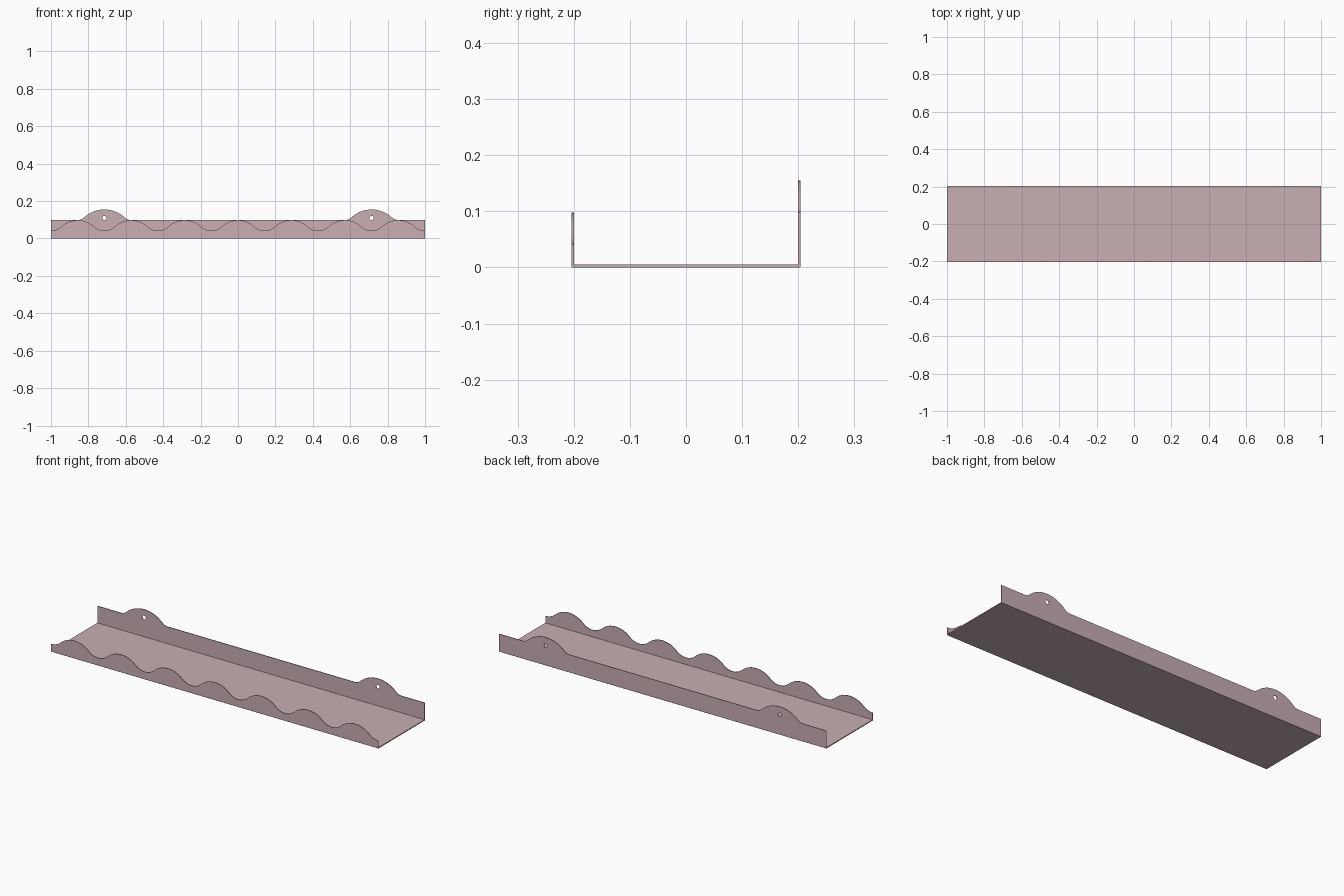
import bpy
import math

default_cube = bpy.data.objects.get("Cube")
if default_cube:
    bpy.data.objects.remove(default_cube, do_unlink=True)

HALF_LENGTH, HALF_DEPTH = 1.0, 0.204
WALL, FLOOR = 0.004, 0.005
WAVE = 2 / 7          # length of one scallop
LOW, RIM, EAR = 0.042, 0.098, 0.155
WALL_FOOT = 0.002

# Single painted-metal colour
paint = bpy.data.materials.new("dusty_pink")
paint.use_nodes = True
COLOUR = (0.58, 0.43, 0.45, 1)
paint.diffuse_color = COLOUR
bsdf = next(n for n in paint.node_tree.nodes if n.type == "BSDF_PRINCIPLED")
bsdf.inputs["Base Color"].default_value = COLOUR
bsdf.inputs["Roughness"].default_value = 0.6


def bump(centre, low, high, crest_share, steps=32):
    """Round crest blended into tangent hollows at both ends."""
    half, rise = WAVE / 2, high - low
    total = (half ** 2 + rise ** 2) / (2 * rise)
    crest = total * crest_share
    hollow = total - crest
    switch = half * crest_share
    points = []
    for i in range(steps + 1):
        x = -half + WAVE * i / steps
        if abs(x) <= switch:
            z = high - crest + math.sqrt(crest ** 2 - x ** 2)
        else:
            z = low + hollow - math.sqrt(hollow ** 2 - (half - abs(x)) ** 2)
        points.append((centre + x, z))
    return points


def circle(x, z, radius, sides=24):
    return [(x + radius * math.cos(math.tau * i / sides),
             z + radius * math.sin(math.tau * i / sides)) for i in range(sides)]


def finish(obj):
    obj.data.materials.clear()
    obj.data.materials.append(paint)
    bpy.ops.object.select_all(action="DESELECT")
    obj.select_set(True)
    bpy.context.view_layer.objects.active = obj
    if obj.type == "CURVE":
        bpy.ops.object.convert(target="MESH")
    bpy.ops.object.shade_smooth_by_angle(angle=math.radians(30))


def wall(name, loops, y):
    """Upright sheet cut from closed outlines; inner outlines become holes."""
    curve = bpy.data.curves.new(name, "CURVE")
    curve.dimensions = "2D"
    curve.fill_mode = "BOTH"
    curve.extrude = WALL / 2
    for loop in loops:
        spline = curve.splines.new("POLY")
        spline.points.add(len(loop) - 1)
        for point, (x, z) in zip(spline.points, loop):
            point.co = (x, z, 0, 1)
        spline.use_cyclic_u = True
    obj = bpy.data.objects.new(name, curve)
    bpy.context.collection.objects.link(obj)
    obj.rotation_euler.x = math.pi / 2
    obj.location.y = y
    finish(obj)


foot = [(HALF_LENGTH, WALL_FOOT), (-HALF_LENGTH, WALL_FOOT)]
wall_y = HALF_DEPTH - WALL / 2

# Scalloped front lip: seven equal waves
scallops = []
for k in range(-3, 4):
    scallops += bump(k * WAVE, LOW, RIM, 0.6)[(k > -3):]
wall("front_lip", [scallops + foot], -wall_y)

# Straight back wall with two mounting ears and screw holes
ear_x = 2.5 * WAVE
back = [(-HALF_LENGTH, RIM)]
back += bump(-ear_x, RIM, EAR, 0.77) + bump(ear_x, RIM, EAR, 0.77)
back += [(HALF_LENGTH, RIM)]
holes = [circle(side * ear_x, 0.11, 0.011) for side in (-1, 1)]
wall("back_wall", [back + foot] + holes, wall_y)

# Flat shelf floor with softened long bottom edges
bpy.ops.mesh.primitive_cube_add(size=1, location=(0, 0, FLOOR / 2))
floor = bpy.context.object
floor.name = "shelf_floor"
floor.scale = (2 * HALF_LENGTH, 2 * HALF_DEPTH, FLOOR)
bpy.ops.object.transform_apply(location=True, rotation=False, scale=True)
weights = floor.data.attributes.new("bevel_weight_edge", "FLOAT", "EDGE")
for edge in floor.data.edges:
    a, b = (floor.data.vertices[i].co for i in edge.vertices)
    if abs(a.x - b.x) > 1 and a.z < FLOOR / 2:
        weights.data[edge.index].value = 1
bevel = floor.modifiers.new("rounded_fold", "BEVEL")
bevel.limit_method = "WEIGHT"
bevel.width = WALL_FOOT
bevel.segments = 3
finish(floor)
